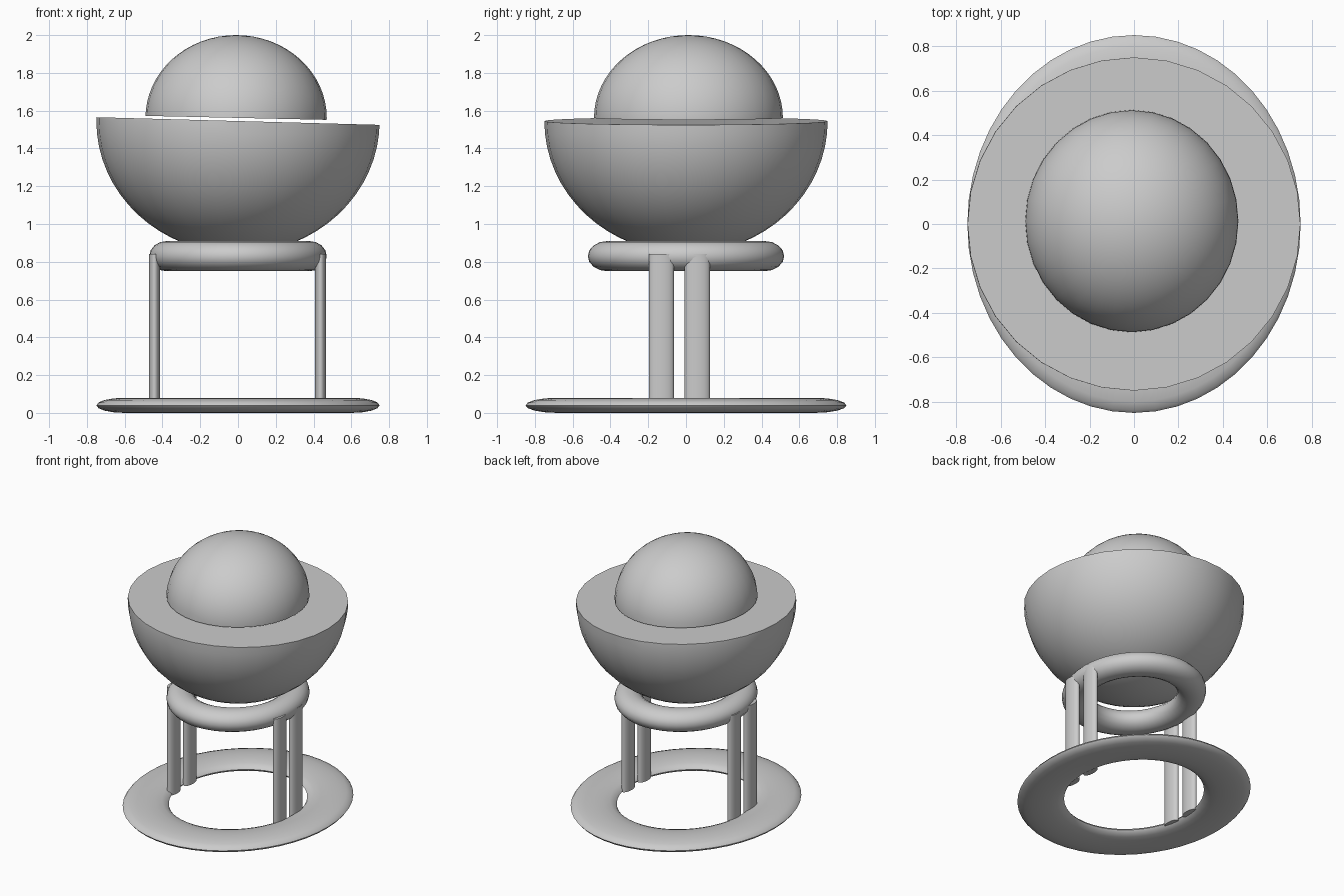
import bpy, bmesh
from mathutils import Vector

if "Cube" in bpy.data.objects:
    bpy.data.objects.remove(bpy.data.objects["Cube"])


def finish(name, angle=0.7):
    ob = bpy.context.object
    ob.name = name
    bpy.ops.object.transform_apply(location=True, rotation=True, scale=True)
    bpy.ops.object.shade_smooth_by_angle(angle=angle)
    return ob


def ring(name, z, size):
    # torus squashed into an oval, size = outer half extents
    bpy.ops.mesh.primitive_torus_add(major_segments=48, minor_segments=16,
                                     major_radius=1, minor_radius=0.25)
    ob = bpy.context.object
    ob.scale = (size[0] / 1.25, size[1] / 1.25, size[2] / 0.25)
    ob.location.z = z
    return finish(name)


def half_ball(name, centre, radii, tilt, keep_top):
    # ellipsoid sliced by a slightly tilted plane and capped
    bm = bmesh.new()
    bmesh.ops.create_uvsphere(bm, u_segments=32, v_segments=32, radius=1)
    bmesh.ops.scale(bm, vec=radii, verts=bm.verts)
    bmesh.ops.translate(bm, vec=centre, verts=bm.verts)
    cut = bmesh.ops.bisect_plane(
        bm, geom=bm.verts[:] + bm.edges[:] + bm.faces[:], dist=1e-5,
        plane_co=centre, plane_no=Vector((tilt, 0, 1)).normalized(),
        clear_inner=keep_top, clear_outer=not keep_top)
    rim = [e for e in bm.edges if e.is_boundary]
    bmesh.ops.holes_fill(bm, edges=rim, sides=0)
    bmesh.ops.recalc_face_normals(bm, faces=bm.faces)
    me = bpy.data.meshes.new(name)
    bm.to_mesh(me)
    bm.free()
    ob = bpy.data.objects.new(name, me)
    bpy.context.collection.objects.link(ob)
    bpy.ops.object.select_all(action='DESELECT')
    ob.select_set(True)
    bpy.context.view_layer.objects.active = ob
    return finish(name)


# Rings
ring("base_ring", 0.04, (0.75, 0.85, 0.04))
ring("support_ring", 0.83, (0.47, 0.52, 0.08))

# Two flattened legs on each side
bottom, top = 0.03, 0.84
for side, x in (("left", -0.442), ("right", 0.437)):
    for place, y in (("front", -0.13), ("back", 0.06)):
        bpy.ops.mesh.primitive_cylinder_add(vertices=20, radius=1, depth=1,
                                            location=(x, y, (bottom + top) / 2))
        bpy.context.object.scale = (0.03, 0.067, top - bottom)
        finish(f"{place}_{side}_leg")

# Bowl and dome
half_ball("bowl", (0, 0, 1.545), (0.75, 0.75, 0.70), 0.027, False)
half_ball("dome", (-0.01, 0.013, 1.562), (0.48, 0.50, 0.438), 0.022, True)
